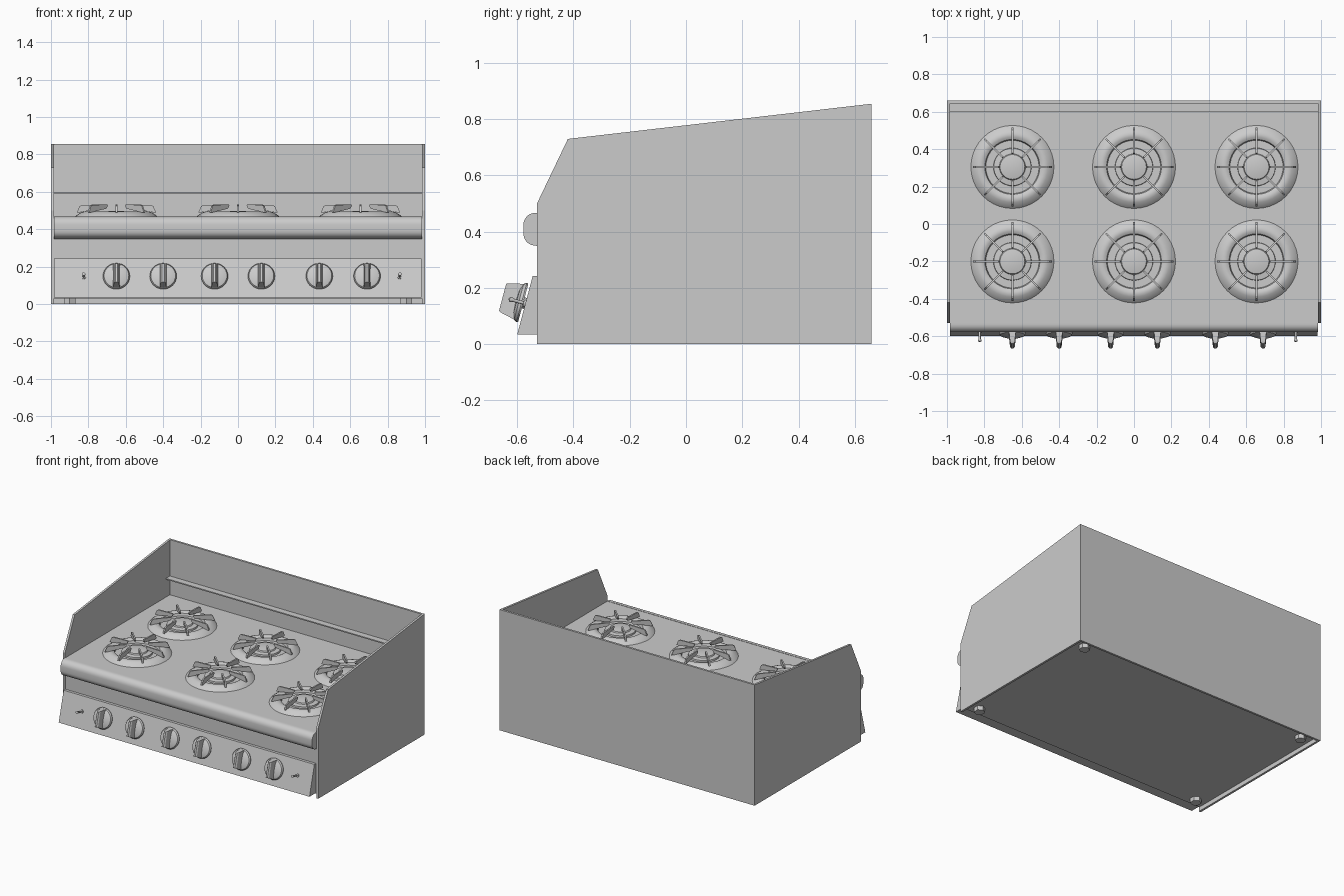
import bpy, bmesh, math
from mathutils import Matrix, Vector

cube = bpy.data.objects.get("Cube")
if cube:
    bpy.data.objects.remove(cube)

steel = bpy.data.materials.new("brushed_steel")
steel.use_nodes = True
GREY = (0.6, 0.6, 0.6, 1)
steel.diffuse_color = GREY
steel.node_tree.nodes["Principled BSDF"].inputs["Base Color"].default_value = GREY


def finish(name, bm, smooth=False):
    bmesh.ops.recalc_face_normals(bm, faces=bm.faces)
    mesh = bpy.data.meshes.new(name)
    bm.to_mesh(mesh)
    bm.free()
    mesh.materials.append(steel)
    obj = bpy.data.objects.new(name, mesh)
    bpy.context.collection.objects.link(obj)
    if smooth:
        bpy.ops.object.select_all(action="DESELECT")
        obj.select_set(True)
        bpy.context.view_layer.objects.active = obj
        bpy.ops.object.shade_smooth_by_angle(angle=math.radians(35))
    return obj


def copy(obj, name, matrix):
    """Linked duplicate of a part at a new place."""
    twin = bpy.data.objects.new(name, obj.data)
    twin.matrix_world = matrix
    bpy.context.collection.objects.link(twin)


def extrude_x(bm, profile, x0, x1):
    """Extrude a (y, z) profile between two x positions."""
    face = bm.faces.new([bm.verts.new((x0, y, z)) for y, z in profile])
    out = bmesh.ops.extrude_face_region(bm, geom=[face])["geom"]
    verts = [v for v in out if isinstance(v, bmesh.types.BMVert)]
    bmesh.ops.translate(bm, verts=verts, vec=(x1 - x0, 0, 0))
    return verts


def prism(name, profile, x0, x1, smooth=False):
    bm = bmesh.new()
    extrude_x(bm, profile, x0, x1)
    return finish(name, bm, smooth)


def rect(y0, y1, z0, z1):
    return [(y0, z0), (y1, z0), (y1, z1), (y0, z1)]


def lathe(bm, profile, steps=40):
    """Spin an (r, z) profile around z."""
    verts = [bm.verts.new((r, 0, z)) for r, z in profile]
    edges = [bm.edges.new(pair) for pair in zip(verts, verts[1:])]
    bmesh.ops.spin(bm, geom=verts + edges, cent=(0, 0, 0), axis=(0, 0, 1),
                   angle=math.tau, steps=steps, use_duplicate=False)
    bmesh.ops.remove_doubles(bm, verts=bm.verts, dist=0.0005)


# Housing
INNER = 0.985
TOP = 0.465
side = [(-0.53, 0), (0.66, 0), (0.66, 0.855), (-0.42, 0.73), (-0.53, 0.5)]
prism("right_side_panel", side, -1, -INNER)
prism("left_side_panel", side, INNER, 1)
prism("back_panel", rect(0.645, 0.66, 0, 0.855), -INNER, INNER)
prism("cooktop_body", rect(-0.525, 0.645, 0.03, TOP), -INNER, INNER)
prism("back_ledge", rect(0.6, 0.645, 0.59, 0.598), -INNER, INNER)

# Rounded front rail
rail = [(-0.525, 0.348)]
for cz, start in ((0.393, 270), (0.425, 180)):
    for i in range(7):
        a = math.radians(start - 15 * i)
        rail.append((-0.537 + 0.041 * math.cos(a), cz + 0.042 * math.sin(a)))
rail.append((-0.525, 0.467))
prism("front_rail", rail, -INNER, INNER, smooth=True)

# Sloping control panel
prism("control_panel", [(-0.525, 0.035), (-0.6, 0.035), (-0.545, 0.243), (-0.525, 0.243)],
      -INNER, 0.98)

# Hexagonal feet
for sx, side_name in ((-1, "right"), (1, "left")):
    for y, end in ((-0.46, "front"), (0.58, "back")):
        bm = bmesh.new()
        bmesh.ops.create_cone(bm, cap_ends=True, segments=6, radius1=0.036, radius2=0.036,
                              depth=0.032, matrix=Matrix.Translation((sx * 0.9, y, 0.016)))
        finish(f"{end}_{side_name}_foot", bm)

# Burner dish and cap, shared by all six burners
bm = bmesh.new()
lathe(bm, [(0.222, 0), (0.212, 0.01), (0.19, 0.024), (0.175, 0.029), (0.16, 0.027),
           (0.147, 0.02), (0.142, 0.003), (0.1, 0.003)])
dish = finish("burner_dish", bm, True)
bm = bmesh.new()
lathe(bm, [(0.102, 0.001), (0.1, 0.014), (0.07, 0.018), (0.066, 0.026), (0.04, 0.031), (0, 0.033)])
cap = finish("burner_cap", bm, True)

# Pan support: eight fins with a foot at the outer end
bm = bmesh.new()
fin = [(0.08, 0.045), (0.2, 0.024), (0.212, 0.024), (0.197, 0.058), (0.185, 0.064),
       (0.075, 0.067), (0.07, 0.06)]
for i in range(8):
    before = set(bm.verts)
    extrude_x(bm, fin, -0.005, 0.005)
    new = [v for v in bm.verts if v not in before]
    bmesh.ops.rotate(bm, verts=new, cent=(0, 0, 0),
                     matrix=Matrix.Rotation(i * math.tau / 8, 3, "Z"))
grate = finish("pan_support", bm)

places = [(x, y) for y in (-0.2, 0.305) for x in (-0.65, 0, 0.655)]
for part in (dish, cap, grate):
    for i, (x, y) in enumerate(places):
        spot = Matrix.Translation((x, y, TOP))
        if i == 0:
            part.matrix_world = spot
        else:
            copy(part, f"{part.name}_{i + 1}", spot)

# Knob pieces, built with z pointing out of the panel
TILT = Matrix.Rotation(math.radians(75), 4, "X")


def on_panel(x):
    return Matrix.Translation((x, -0.571, 0.145)) @ TILT


bm = bmesh.new()
lathe(bm, [(0, 0.008), (0.07, 0.008), (0.072, 0.014), (0.066, 0.024), (0.045, 0.032), (0, 0.036)], 32)
knob = finish("knob_disc", bm, True)

# Tapered grip
bm = bmesh.new()
rings = []
for half_w, half_l, z in ((0.02, 0.068, 0.012), (0.016, 0.062, 0.04),
                          (0.013, 0.054, 0.075), (0.006, 0.05, 0.084)):
    rings.append([bm.verts.new((sx * half_w, sy * half_l, z))
                  for sx, sy in ((-1, -1), (1, -1), (1, 1), (-1, 1))])
for low, high in zip(rings, rings[1:]):
    for i in range(4):
        j = (i + 1) % 4
        bm.faces.new((low[i], low[j], high[j], high[i]))
bm.faces.new(rings[0])
bm.faces.new(rings[-1])
grip = finish("knob_grip", bm)

# Spindle behind each knob
bm = bmesh.new()
lathe(bm, [(0.02, -0.005), (0.02, 0.01)], 16)
spindle = finish("knob_spindle", bm, True)

knob_xs = (-0.65, -0.4, -0.125, 0.125, 0.435, 0.69)
for part in (knob, grip, spindle):
    for i, x in enumerate(knob_xs):
        if i == 0:
            part.matrix_world = on_panel(x)
        else:
            copy(part, f"{part.name}_{i + 1}", on_panel(x))

# Small pin switches at both ends
bm = bmesh.new()
lathe(bm, [(0, -0.005), (0.013, -0.005), (0.013, 0.007), (0.006, 0.008), (0.006, 0.045),
           (0.009, 0.05), (0.009, 0.058), (0, 0.062)], 12)
pin = finish("right_pin_switch", bm, True)
pin.matrix_world = on_panel(-0.825)
copy(pin, "left_pin_switch", on_panel(0.865))
